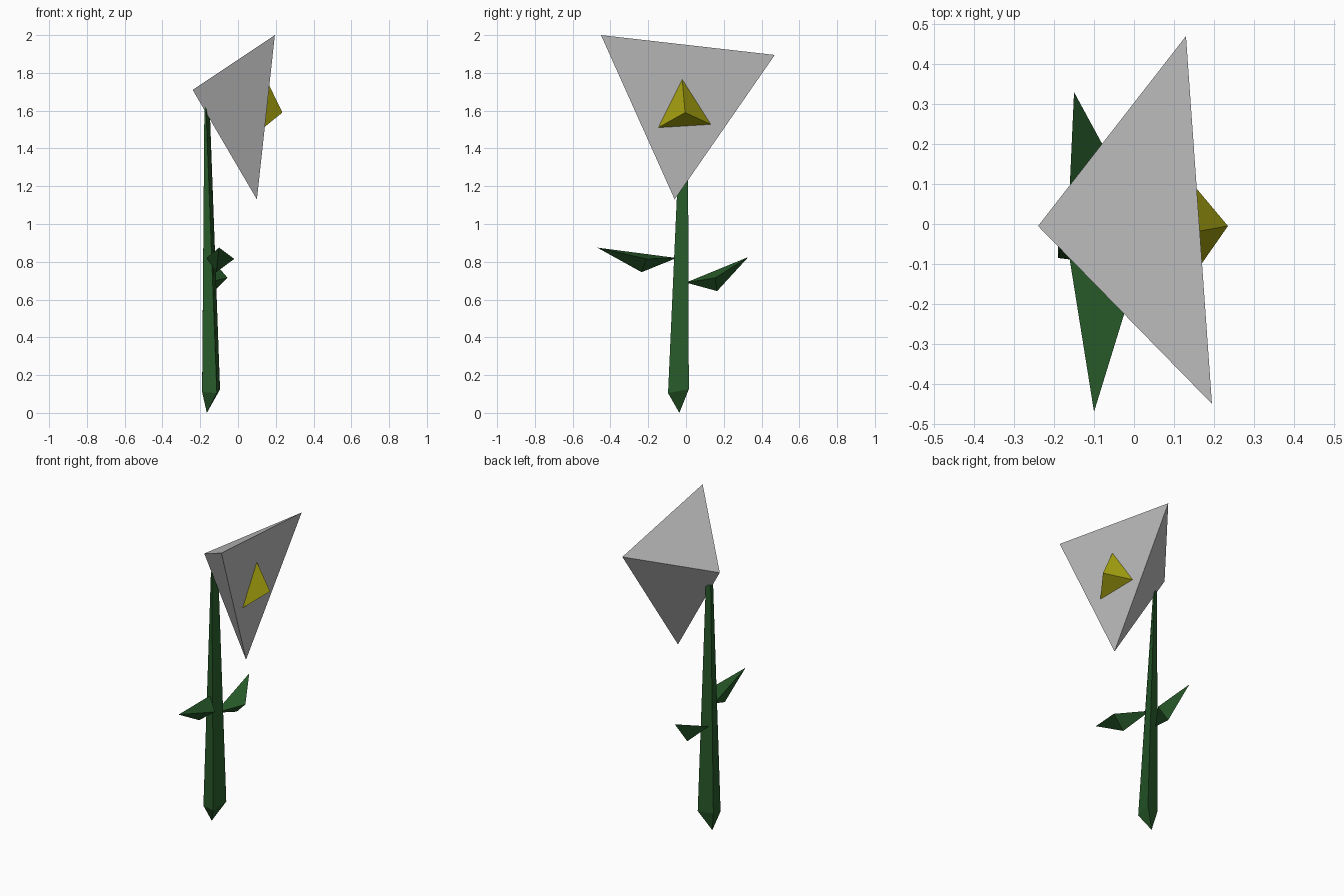
import bpy
import bmesh
from mathutils import Vector

cube = bpy.data.objects.get("Cube")
if cube:
    bpy.data.objects.remove(cube, do_unlink=True)


def make_material(name, rgb):
    mat = bpy.data.materials.new(name)
    mat.use_nodes = True
    colour = (*rgb, 1)
    mat.diffuse_color = colour
    mat.node_tree.nodes["Principled BSDF"].inputs["Base Color"].default_value = colour
    return mat


def finish(name, bm, mat):
    bmesh.ops.recalc_face_normals(bm, faces=bm.faces)
    mesh = bpy.data.meshes.new(name)
    bm.to_mesh(mesh)
    bm.free()
    mesh.materials.append(mat)
    obj = bpy.data.objects.new(name, mesh)
    bpy.context.collection.objects.link(obj)
    return obj


def pyramid(name, apex, base, mat):
    """Closed pyramid from an apex and a ring of base corners."""
    bm = bmesh.new()
    tip = bm.verts.new(apex)
    ring = [bm.verts.new(p) for p in base]
    bm.faces.new(ring)
    for i, corner in enumerate(ring):
        bm.faces.new((tip, corner, ring[i - 1]))
    return finish(name, bm, mat)


def spike(name, tip, lower, upper, mat):
    """Tapered prism with a pointed bottom and a flat top."""
    bm = bmesh.new()
    point = bm.verts.new(tip)
    low = [bm.verts.new(p) for p in lower]
    high = [bm.verts.new(p) for p in upper]
    for i in range(len(low)):
        bm.faces.new((point, low[i - 1], low[i]))
        bm.faces.new((low[i - 1], low[i], high[i], high[i - 1]))
    bm.faces.new(high)
    return finish(name, bm, mat)


green = make_material("leaf green", (0.02, 0.1, 0.022))
grey = make_material("petal grey", (0.51, 0.51, 0.51))
yellow = make_material("centre yellow", (0.37, 0.35, 0.005))

# Four-sided tapering stem
spike("stem", (-0.165, -0.035, 0),
      [(-0.19, -0.085, 0.11), (-0.112, -0.095, 0.105),
       (-0.095, 0.015, 0.125), (-0.19, -0.01, 0.125)],
      [(-0.178, -0.025, 1.61), (-0.17, -0.027, 1.62),
       (-0.15, 0.01, 1.62), (-0.178, 0, 1.61)], green)

# Leaves: tip, then root, outer corner and underside corner
pyramid("front_leaf", (-0.10, -0.47, 0.875),
        [(-0.167, -0.05, 0.82), (-0.02, -0.21, 0.815), (-0.115, -0.235, 0.745)], green)
pyramid("back_leaf", (-0.15, 0.33, 0.825),
        [(-0.165, 0, 0.69), (-0.055, 0.155, 0.715), (-0.125, 0.165, 0.645)], green)

# Blossom, opening towards +x
corners = [Vector(p) for p in ((0.195, -0.45, 2.0), (0.13, 0.47, 1.895), (0.10, -0.06, 1.13))]
pyramid("blossom", (-0.24, -0.005, 1.71), corners, grey)

# Centre pyramid seated on the blossom's open face
pyramid("blossom_centre", (0.235, -0.005, 1.59),
        [(0.15, -0.02, 1.765), (0.136, -0.147, 1.51), (0.12, 0.132, 1.527)], yellow)
